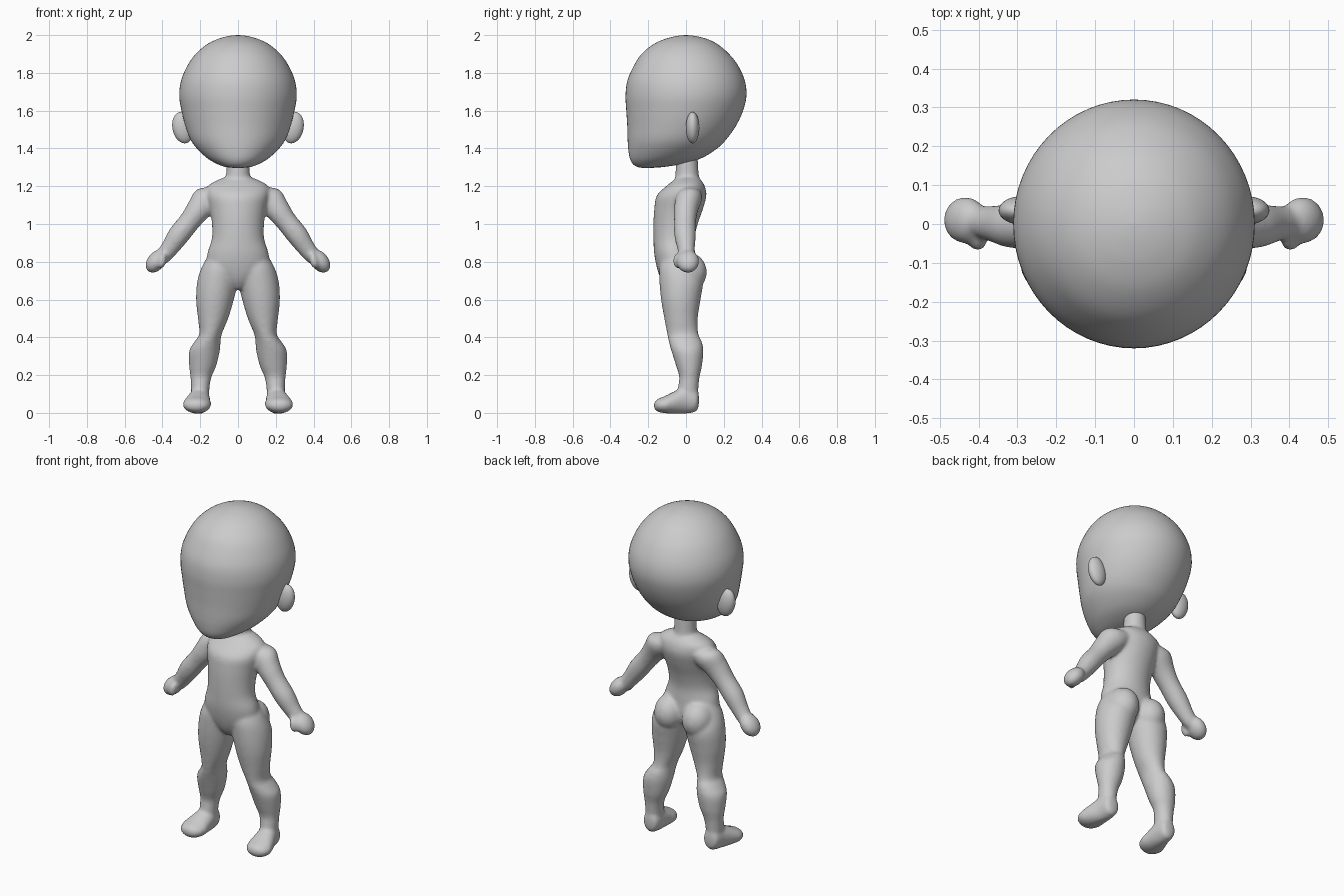
import bpy, bmesh, math
from mathutils import Vector, Matrix

cube = bpy.data.objects.get("Cube")
if cube:
    bpy.data.objects.remove(cube)

X, Y, Z = Vector((1, 0, 0)), Vector((0, 1, 0)), Vector((0, 0, 1))

grey = bpy.data.materials.new("matte grey")
grey.use_nodes = True
tone = (0.6, 0.6, 0.6, 1)
grey.diffuse_color = tone
grey.node_tree.nodes["Principled BSDF"].inputs["Base Color"].default_value = tone


def smooth_stations(stations, steps):
    """Catmull-Rom interpolation through a list of number tuples."""
    pts = [Vector(s) for s in stations]
    out = []
    for i in range(len(pts) - 1):
        a, b, c = pts[max(i - 1, 0)], pts[i], pts[i + 1]
        d = pts[min(i + 2, len(pts) - 1)]
        for k in range(steps):
            t = k / steps
            out.append(0.5 * (2 * b + (c - a) * t + (2 * a - 5 * b + 4 * c - d) * t * t
                              + (3 * b - a - 3 * c + d) * t ** 3))
    return out + [pts[-1]]


def loft(bm, stations, u, v, side=1, segments=40, steps=5):
    """Skin ellipses given as (x, y, z, radius along u, radius along v)."""
    rings = []
    for x, y, z, ru, rv in smooth_stations(stations, steps):
        ring = []
        for k in range(segments):
            a = math.tau * k / segments
            p = Vector((x, y, z)) + u * (ru * math.cos(a)) + v * (rv * math.sin(a))
            p.x *= side
            ring.append(bm.verts.new(p))
        rings.append(ring)
    for lo, hi in zip(rings, rings[1:]):
        for k in range(segments):
            n = (k + 1) % segments
            bm.faces.new((lo[k], lo[n], hi[n], hi[k]))
    bm.faces.new(rings[0])
    bm.faces.new(rings[-1])


def upright(rows):
    """Turn (z, x, half width, front y, back y) rows into stations."""
    return [(x, (f + b) / 2, z, w, (b - f) / 2) for z, x, w, f, b in rows]


def ball(bm, centre, radii, side=1, tilt=0):
    c = Vector(centre)
    c.x *= side
    m = (Matrix.Translation(c) @ Matrix.Rotation(tilt * side, 4, 'Y')
         @ Matrix.Diagonal((*radii, 1)))
    bmesh.ops.create_uvsphere(bm, u_segments=32, v_segments=20, radius=1, matrix=m)


def finish(bm, name):
    bmesh.ops.recalc_face_normals(bm, faces=bm.faces)
    for f in bm.faces:
        f.smooth = True
    mesh = bpy.data.meshes.new(name)
    bm.to_mesh(mesh)
    bm.free()
    mesh.materials.append(grey)
    ob = bpy.data.objects.new(name, mesh)
    bpy.context.collection.objects.link(ob)
    return ob


# Head: round skull, flat face, jaw set forward
bm = bmesh.new()
loft(bm, upright([
    (1.297, 0, .02, -.23, -.18), (1.303, 0, .07, -.26, -.11), (1.32, 0, .115, -.283, -.01),
    (1.35, 0, .165, -.298, .085), (1.4, 0, .218, -.306, .165), (1.45, 0, .253, -.309, .215),
    (1.52, 0, .279, -.311, .265), (1.6, 0, .299, -.316, .302), (1.68, 0, .311, -.32, .32),
    (1.76, 0, .301, -.31, .311), (1.84, 0, .267, -.275, .275), (1.9, 0, .224, -.235, .228),
    (1.95, 0, .166, -.175, .17), (1.98, 0, .105, -.11, .11), (1.995, 0, .05, -.05, .05),
    (2.0, 0, .004, -.004, .004)]), X, Y, segments=64)
finish(bm, "head")

# Ears
for side, label in ((1, "left"), (-1, "right")):
    bm = bmesh.new()
    ball(bm, (.292, .035, 1.51), (.055, .036, .084), side, math.radians(12))
    finish(bm, label + "_ear")

# Body: overlapping lofts fused into one smooth skin
bm = bmesh.new()
loft(bm, upright([
    (1.4, 0, .06, -.05, .06), (1.28, 0, .062, -.055, .066),
    (1.2, 0, .07, -.06, .075)]), X, Y)
loft(bm, upright([
    (.655, 0, .02, -.1, -.02), (.7, 0, .09, -.13, .03), (.76, 0, .16, -.152, .05),
    (.84, 0, .163, -.168, .048), (.92, 0, .139, -.172, .045), (1.0, 0, .138, -.172, .062),
    (1.08, 0, .15, -.168, .09), (1.15, 0, .165, -.155, .108), (1.2, 0, .16, -.105, .1),
    (1.232, 0, .11, -.065, .08), (1.25, 0, .06, -.045, .06)]), X, Y)

arm_across = Vector((.78, 0, .62))
for side in (1, -1):
    # Leg
    loft(bm, upright([
        (.86, .08, .06, -.11, .02), (.78, .093, .095, -.14, .06),
        (.7, .108, .107, -.141, .09), (.6, .122, .1, -.132, .077), (.5, .132, .08, -.115, .062),
        (.42, .145, .06, -.1, .065), (.38, .16, .068, -.092, .083), (.33, .177, .081, -.078, .092),
        (.25, .187, .072, -.053, .085), (.19, .196, .056, -.036, .072),
        (.13, .2, .049, -.043, .066), (.06, .2, .045, -.045, .06)]), X, Y, side)
    # Buttock
    ball(bm, (.092, .01, .745), (.088, .1, .105), side)
    # Foot
    loft(bm, [
        (.199, .069, .07, .015, .025), (.2, .055, .066, .044, .058),
        (.203, 0, .068, .054, .072), (.212, -.06, .055, .067, .06), (.218, -.11, .044, .075, .046),
        (.219, -.15, .04, .058, .034), (.219, -.17, .04, .022, .015)], X, Z, side)
    # Arm
    loft(bm, [
        (.1, .02, 1.165, .05, .06), (.16, .015, 1.135, .076, .07),
        (.21, 0, 1.075, .066, .064), (.255, -.005, 1.015, .057, .058),
        (.315, -.005, .94, .057, .057), (.36, 0, .875, .048, .047),
        (.395, .005, .83, .042, .04), (.42, .008, .80, .03, .03)], arm_across, Y, side)
    # Hand and thumb
    ball(bm, (.434, .01, .802), (.047, .06, .068), side, math.radians(-38))
    ball(bm, (.402, -.042, .805), (.023, .027, .043), side, math.radians(-12))
body = finish(bm, "body")

fuse = body.modifiers.new("fuse", 'REMESH')
fuse.mode = 'VOXEL'
fuse.voxel_size = .009
fuse.use_smooth_shade = True
relax = body.modifiers.new("relax", 'SMOOTH')
relax.factor = .5
relax.iterations = 10
